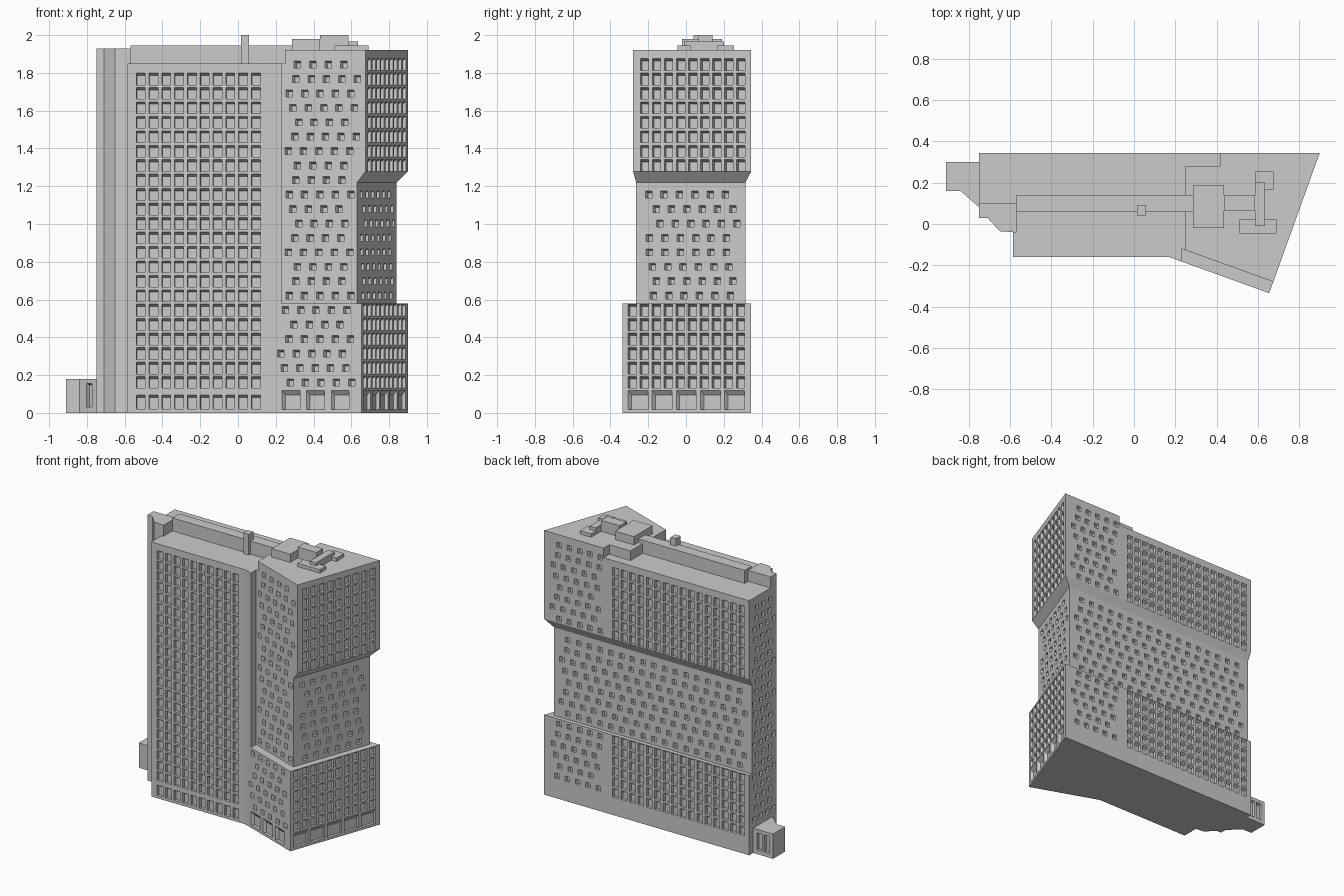
import bpy, bmesh, math
from mathutils import Vector

if "Cube" in bpy.data.objects:
    bpy.data.objects.remove(bpy.data.objects["Cube"])

concrete = bpy.data.materials.new("light_grey_concrete")
concrete.diffuse_color = (0.6, 0.6, 0.6, 1)
concrete.use_nodes = True
concrete.node_tree.nodes["Principled BSDF"].inputs["Base Color"].default_value = concrete.diffuse_color


def finish(name, bm):
    bmesh.ops.recalc_face_normals(bm, faces=bm.faces)
    me = bpy.data.meshes.new(name)
    bm.to_mesh(me)
    bm.free()
    me.materials.append(concrete)
    ob = bpy.data.objects.new(name, me)
    bpy.context.collection.objects.link(ob)
    return ob


def add_loft(bm, rings):
    """Closed solid through (outline, z) rings."""
    vs = [[bm.verts.new((x, y, z)) for x, y in ring] for ring, z in rings]
    bm.faces.new(vs[0][::-1])
    bm.faces.new(vs[-1])
    n = len(vs[0])
    for a, b in zip(vs, vs[1:]):
        for i in range(n):
            j = (i + 1) % n
            bm.faces.new((a[i], a[j], b[j], b[i]))


def loft(name, *rings):
    bm = bmesh.new()
    add_loft(bm, rings)
    return finish(name, bm)


def rect(x0, x1, y0, y1):
    return [(x0, y0), (x1, y0), (x1, y1), (x0, y1)]


# Outlines of the storeys
west = [(-0.75, 0.03), (-0.71, 0.03), (-0.65, -0.035), (-0.585, -0.04)]
front = west + [(-0.585, -0.16), (0.17, -0.16)]
base_ring = [(-0.75, 0.345)] + front + [(0.655, -0.335), (0.9, 0.345)]
step = [(0.23, -0.182), (0.23, -0.12)]
mid_ring = [(-0.75, 0.315)] + front + step + [(0.63, -0.264), (0.84, 0.315)]
top_ring = [(-0.75, 0.345)] + front + step + [(0.675, -0.28), (0.9, 0.345)]
slab_ring = [(-0.75, 0.345)] + front + step + [(0.25, -0.127), (0.25, 0.345)]
east_ring = [(0.25, -0.127), (0.675, -0.28), (0.9, 0.345), (0.25, 0.345)]
annex_ring = [(-0.91, 0.3), (-0.91, 0.16), (-0.84, 0.16), (-0.75, 0.08), (-0.75, 0.3)]

body = [
    loft("base_storeys", (base_ring, 0), (base_ring, 0.58)),
    loft("middle_storeys", (mid_ring, 0.58), (mid_ring, 1.22), (top_ring, 1.278)),
    loft("upper_slab", (slab_ring, 1.278), (slab_ring, 1.85)),
    loft("upper_east_block", (east_ring, 1.278), (east_ring, 1.92)),
    loft("side_annex", (annex_ring, 0), (annex_ring, 0.18)),
]

# Roof structures
core = west + [(-0.57, -0.04), (-0.57, 0.1), (-0.75, 0.1)]
loft("stair_core_top", (core, 1.85), (core, 1.93))
for name, r, z0, z1 in [
    ("roof_corridor", rect(-0.57, 0.285, 0.06, 0.14), 1.85, 1.945),
    ("chimney", rect(0.015, 0.058, 0.04, 0.093), 1.85, 2.0),
    ("plant_room", rect(0.285, 0.435, -0.02, 0.19), 1.92, 1.98),
    ("lift_housing", rect(0.435, 0.585, 0.065, 0.14), 1.92, 2.0),
    ("roof_duct", rect(0.585, 0.635, -0.01, 0.2), 1.92, 1.967),
    ("front_vent", rect(0.51, 0.69, -0.045, 0.025), 1.92, 1.945),
    ("back_vent", rect(0.585, 0.675, 0.165, 0.255), 1.92, 1.945),
]:
    loft(name, (r, z0), (r, z1))

# Window recess cutters, with sloped heads
cut = bmesh.new()


def recess(wall, u, z, w, h, head, side, depth=0.02):
    p0, p1 = Vector(wall[0]), Vector(wall[1])
    d = (p1 - p0).normalized()
    n = Vector((d.y, -d.x))

    def quad(l, r, b, t, off):
        pts = []
        for a, c in ((l, b), (r, b), (r, t), (l, t)):
            p = p0 + d * a + n * off
            pts.append(cut.verts.new((p.x, p.y, c)))
        return pts
    l, r, b, t = u - w / 2, u + w / 2, z - h / 2, z + h / 2
    o = quad(l, r, b, t, 0.001)
    i = quad(l + side, r, b, t - head, -depth)
    cut.faces.new(o)
    cut.faces.new(i[::-1])
    for k in range(4):
        m = (k + 1) % 4
        cut.faces.new((o[k], i[k], i[m], o[m]))


def row_z(k):
    return 1.845 - 0.0765 * k


def grid(wall, ks, start, cols, pitch=0.0677):
    for k in ks:
        for c in range(cols):
            recess(wall, start + c * pitch, row_z(k), 0.047, 0.063, 0.013, 0.003)


def staggered(wall, ks, starts, limit, pitch=0.0865):
    for i, k in enumerate(ks):
        u = starts[i % len(starts)]
        while u <= limit:
            recess(wall, u, row_z(k), 0.037, 0.037, 0.01, 0.008)
            u += pitch


jitter = [0.09, 0.08, 0.043, 0.064, 0.096, 0.074, 0.037]
upper, middle, lower = range(0, 8), range(9, 17), range(17, 23)

# Front slab windows and taller ground row
slab_wall = ((-0.585, -0.16), (0.17, -0.16))
grid(slab_wall, range(1, 23), 0.07, 10)
for c in range(10):
    recess(slab_wall, 0.07 + c * 0.0677, 0.058, 0.047, 0.075, 0.013, 0.003)

# Angled front windows and shopfront openings
angled = (step[1], (0.675, -0.28))
staggered(angled, range(0, 8), jitter, 0.435)
staggered(angled, range(8, 17), jitter[1:] + jitter[:1], 0.4)
angled_base = ((0.17, -0.16), (0.655, -0.335))
staggered(angled_base, lower, [0.085, 0.133, 0.106, 0.06, 0.08, 0.112], 0.46)
for u in (0.117, 0.255, 0.394):
    recess(angled_base, u, 0.07, 0.1, 0.102, 0.027, 0.012)

# East windows
grid(((0.675, -0.28), (0.9, 0.345)), upper, 0.064, 9)
staggered(((0.63, -0.264), (0.84, 0.315)), middle,
          [0.07, 0.112, 0.133, 0.075, 0.075, 0.09, 0.112, 0.096], 0.58)
east_base = ((0.655, -0.335), (0.9, 0.345))
grid(east_base, lower, 0.053, 10)
for c in range(5):
    recess(east_base, 0.085 + c * 0.136, 0.07, 0.112, 0.102, 0.027, 0.012)

# Back windows
back = ((0.9, 0.345), (-0.75, 0.345))
for ks in (upper, lower):
    staggered(back, ks, [j + 0.03 for j in jitter], 0.455, 0.083)
    grid(back, [k for k in ks if k], 0.575, 16)
staggered(((0.84, 0.315), (-0.75, 0.315)), middle, [j + 0.02 for j in jitter], 1.54)

# West windows
staggered(((-0.75, 0.345), (-0.75, 0.03)), range(1, 22),
          [j * 0.6 + 0.035 for j in jitter], 0.29, 0.075)

# Annex doors
recess(((-0.84, 0.16), (-0.75, 0.08)), 0.07, 0.093, 0.04, 0.125, 0.008, 0.004)
for u in (0.05, 0.11):
    recess(((-0.75, 0.3), (-0.91, 0.3)), u, 0.093, 0.042, 0.125, 0.008, 0.004)

# Roof terrace notch at the back
add_loft(cut, [(rect(0.2, 0.42, 0.28, 0.4), 1.85), (rect(0.2, 0.42, 0.28, 0.4), 2.1)])

cutter = finish("window_cutter", cut)
cutter.hide_render = True

# Cut the recesses into every storey block
for ob in body:
    mod = ob.modifiers.new("recesses", 'BOOLEAN')
    mod.operation = 'DIFFERENCE'
    mod.solver = 'MANIFOLD'
    mod.object = cutter
    bpy.context.view_layer.objects.active = ob
    bpy.ops.object.modifier_apply(modifier=mod.name)
bpy.data.objects.remove(cutter)
